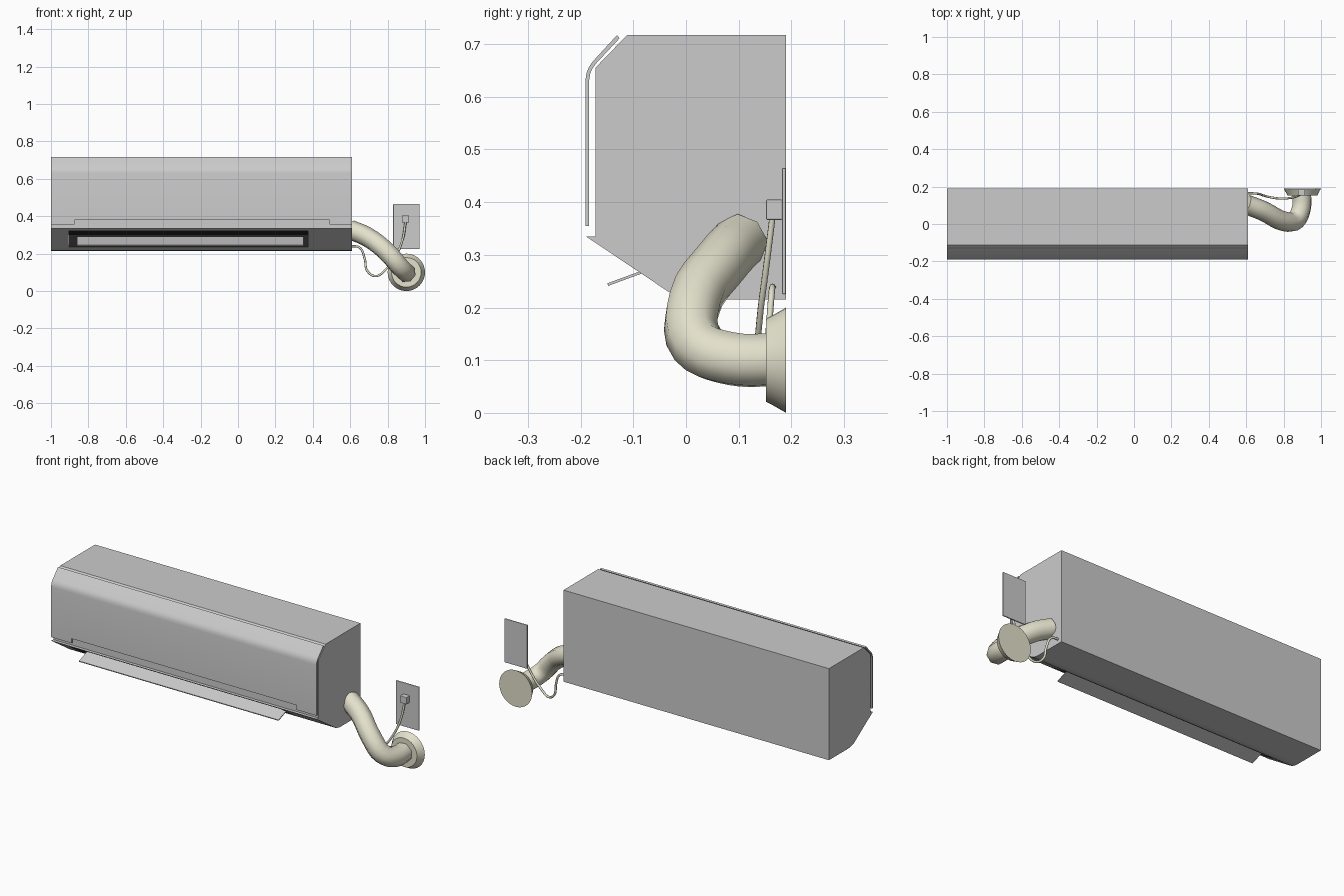
import bpy, bmesh, math
from mathutils import Vector

if "Cube" in bpy.data.objects:
    bpy.data.objects.remove(bpy.data.objects["Cube"])


def material(name, col):
    m = bpy.data.materials.new(name)
    m.diffuse_color = (*col, 1)
    m.use_nodes = True
    m.node_tree.nodes["Principled BSDF"].inputs["Base Color"].default_value = m.diffuse_color
    return m


BEIGE = material("beige_plastic", (0.77, 0.75, 0.60))
BLACK = material("dark_interior", (0.015, 0.015, 0.015))


def finish(name, bm, mat=None, smooth=None):
    me = bpy.data.meshes.new(name)
    bm.to_mesh(me)
    bm.free()
    ob = bpy.data.objects.new(name, me)
    bpy.context.collection.objects.link(ob)
    if mat:
        me.materials.append(mat)
    bpy.ops.object.select_all(action='DESELECT')
    ob.select_set(True)
    bpy.context.view_layer.objects.active = ob
    if smooth:
        bpy.ops.object.shade_smooth_by_angle(angle=math.radians(smooth))
    return ob


def prism(name, profile, x0, x1, mat=None, smooth=None, open_edge=None):
    """Extrude a (y, z) profile along x; open_edge leaves one side open."""
    bm = bmesh.new()
    a = [bm.verts.new((x0, y, z)) for y, z in profile]
    b = [bm.verts.new((x1, y, z)) for y, z in profile]
    bm.faces.new(a)
    bm.faces.new(b[::-1])
    n = len(a)
    for i in range(n):
        if i != open_edge:
            j = (i + 1) % n
            bm.faces.new((a[j], a[i], b[i], b[j]))
    bmesh.ops.recalc_face_normals(bm, faces=bm.faces)
    return finish(name, bm, mat, smooth)


def box(name, lo, hi, bevel=0, mat=None):
    profile = [(lo[1], lo[2]), (hi[1], lo[2]), (hi[1], hi[2]), (lo[1], hi[2])]
    ob = prism(name, profile, lo[0], hi[0], mat)
    if bevel:
        bm = bmesh.new()
        bm.from_mesh(ob.data)
        bmesh.ops.bevel(bm, geom=bm.edges[:], offset=bevel, segments=2,
                        affect='EDGES', profile=0.5)
        bm.to_mesh(ob.data)
        bm.free()
    return ob


def cut(ob, cutter):
    mod = ob.modifiers.new("cut", 'BOOLEAN')
    mod.operation, mod.solver, mod.object = 'DIFFERENCE', 'EXACT', cutter
    bpy.context.view_layer.objects.active = ob
    bpy.ops.object.modifier_apply(modifier=mod.name)
    bpy.data.objects.remove(cutter)


def tube(name, pts, radius, sides_res, res, mat):
    cu = bpy.data.curves.new(name, 'CURVE')
    cu.dimensions = '3D'
    cu.bevel_depth, cu.bevel_resolution = radius, sides_res
    cu.resolution_u, cu.use_fill_caps = res, True
    sp = cu.splines.new('BEZIER')
    sp.bezier_points.add(len(pts) - 1)
    for p, co in zip(sp.bezier_points, pts):
        p.co = co
        p.handle_left_type = p.handle_right_type = 'AUTO'
    ob = bpy.data.objects.new(name, cu)
    bpy.context.collection.objects.link(ob)
    bpy.ops.object.select_all(action='DESELECT')
    ob.select_set(True)
    bpy.context.view_layer.objects.active = ob
    bpy.ops.object.convert(target='MESH')
    ob = bpy.context.view_layer.objects.active
    ob.data.materials.clear()
    ob.data.materials.append(mat)
    bpy.ops.object.shade_smooth_by_angle(angle=math.radians(50))
    return ob


X0, X1 = -1.0, 0.61

# main housing
body = prism("housing", [(0.19, 0.215), (0.19, 0.717), (-0.112, 0.717), (-0.172, 0.655),
                         (-0.172, 0.335), (-0.19, 0.335), (-0.035, 0.231),
                         (-0.02, 0.222), (0.0, 0.217), (0.02, 0.215)], X0, X1)

# air outlet recess in the sloped underside, with a dark liner
corner = Vector((-0.19, 0.335))
d = Vector((0.155, -0.104)).normalized()
n = Vector((-d.y, d.x))


def slot(t0, t1, out, deep):
    return [corner + d * t + n * h for t, h in ((t0, out), (t1, out), (t1, deep), (t0, deep))]


cut(body, prism("outlet_cutter", slot(0.026, 0.180, -0.03, 0.082), -0.905, 0.375))
liner = prism("outlet_liner", slot(0.027, 0.179, 0.0, 0.08), -0.904, 0.374, BLACK, open_edge=0)
liner.data.flip_normals()

# air deflector flap
prism("flap", [(-0.148, 0.241), (-0.02, 0.288), (-0.021, 0.293), (-0.149, 0.246)], -0.86, 0.35)

# curved front panel with a long notch in its lower edge
outer = [(-0.191, 0.355), (-0.191, 0.63), (-0.189, 0.645), (-0.184, 0.657),
         (-0.176, 0.668), (-0.131, 0.717)]
inner = [(-0.126, 0.711), (-0.170, 0.664), (-0.178, 0.653), (-0.182, 0.643),
         (-0.184, 0.63), (-0.184, 0.355)]
panel = prism("front_panel", outer + inner, X0, X1, smooth=25)
cut(panel, box("notch_cutter", (-0.875, -0.25, 0.3), (0.49, -0.177, 0.38)))

# thick pipe running to the wall
tube("pipe", [(0.60, 0.105, 0.328), (0.69, 0.070, 0.290), (0.80, 0.015, 0.205),
              (0.865, 0.022, 0.130), (0.895, 0.085, 0.103), (0.897, 0.165, 0.10)],
     0.053, 2, 4, BEIGE)

# wall flange around the pipe
bm = bmesh.new()
N = 32
rings = []
for y, r in ((0.152, 0.079), (0.164, 0.085), (0.178, 0.093), (0.19, 0.1)):
    rings.append([bm.verts.new((0.9 + r * math.cos(2 * math.pi * i / N), y,
                                0.1 + r * math.sin(2 * math.pi * i / N))) for i in range(N)])
for a, b in zip(rings, rings[1:]):
    for i in range(N):
        j = (i + 1) % N
        bm.faces.new((a[i], a[j], b[j], b[i]))
bm.faces.new(rings[0])
bm.faces.new(rings[-1])
bmesh.ops.recalc_face_normals(bm, faces=bm.faces)
finish("wall_flange", bm, BEIGE, 35)

# power socket plate, plug and cable
box("socket_plate", (0.83, 0.182, 0.225), (0.97, 0.19, 0.465), 0.003)
box("plug", (0.877, 0.152, 0.366), (0.915, 0.183, 0.405), 0.003)
tube("power_cable", [(0.60, 0.165, 0.24), (0.65, 0.163, 0.232), (0.678, 0.158, 0.17),
                     (0.69, 0.153, 0.11), (0.735, 0.142, 0.08), (0.785, 0.136, 0.11),
                     (0.84, 0.140, 0.18), (0.88, 0.152, 0.275), (0.896, 0.164, 0.37)],
     0.006, 2, 6, BEIGE)
